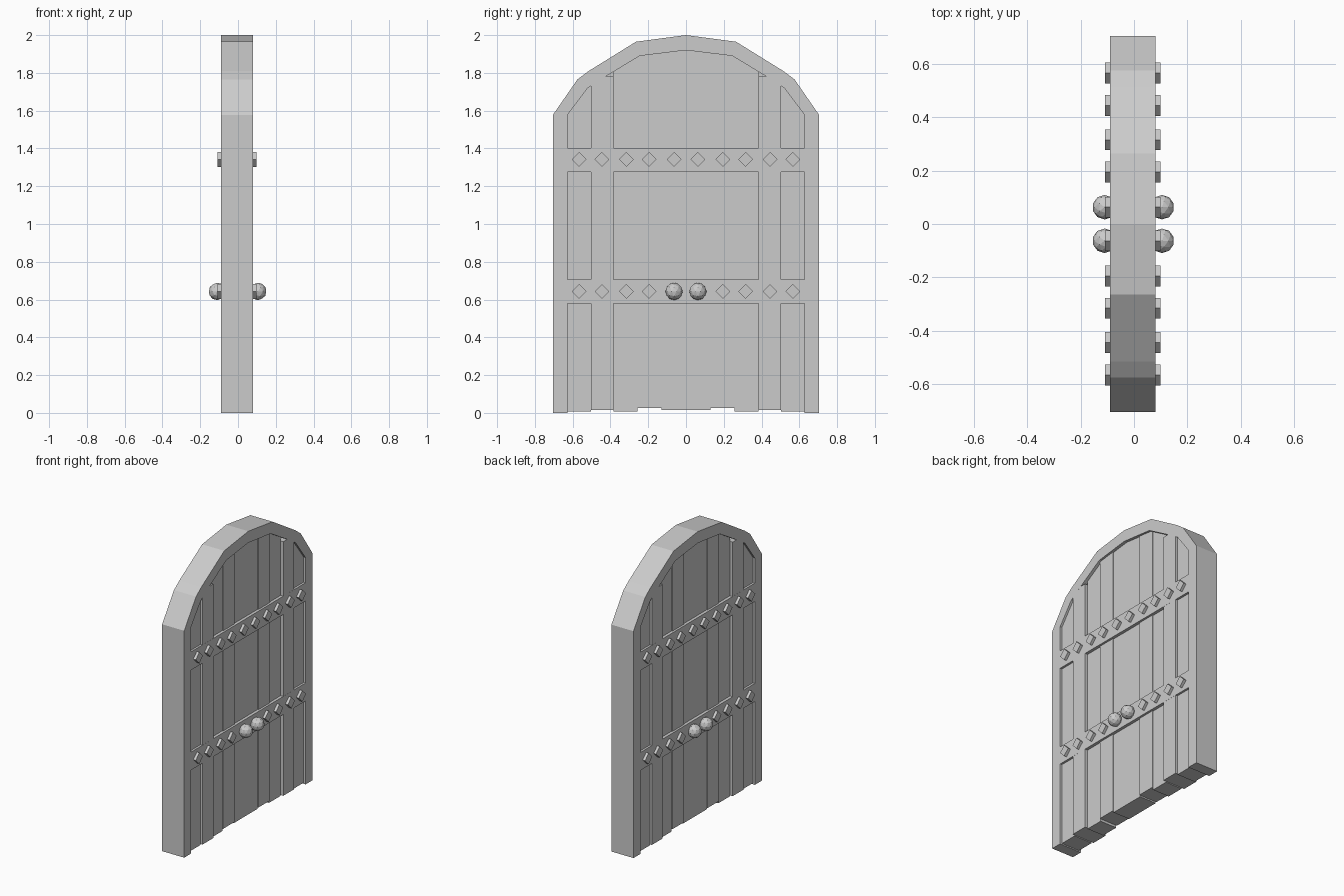
import bpy, bmesh
from mathutils import Matrix

if "Cube" in bpy.data.objects:
    bpy.data.objects.remove(bpy.data.objects["Cube"])

CX = -0.005          # mid-plane of the door thickness
HALF = 0.085         # half thickness of the frame


def prism(name, pts, x0, x1):
    """Extrude a (y, z) outline along x."""
    bm = bmesh.new()
    face = bm.faces.new([bm.verts.new((x0, y, z)) for y, z in pts])
    ext = bmesh.ops.extrude_face_region(bm, geom=[face])
    moved = [v for v in ext["geom"] if isinstance(v, bmesh.types.BMVert)]
    bmesh.ops.translate(bm, verts=moved, vec=(x1 - x0, 0, 0))
    bmesh.ops.recalc_face_normals(bm, faces=bm.faces)
    mesh = bpy.data.meshes.new(name)
    bm.to_mesh(mesh)
    bm.free()
    obj = bpy.data.objects.new(name, mesh)
    bpy.context.collection.objects.link(obj)
    return obj


def both_sides(half):
    """Full arch outline from its right half, ordered right to left."""
    return half + [(-y, z) for y, z in reversed(half) if y > 0]


OUTER = [(0.705, 0), (0.705, 1.577), (0.575, 1.765), (0.515, 1.81), (0.265, 1.965), (0, 2.0)]
INNER = [(0.628, 0), (0.628, 1.577), (0.52, 1.72), (0.465, 1.757), (0.245, 1.89), (0, 1.92)]


def arch_z(y):
    """Height of the inner arch at y."""
    y = min(abs(y), 0.628)
    for (y1, z1), (y0, z0) in zip(INNER[1:], INNER[2:]):
        if y0 <= y <= y1:
            return z0 + (z1 - z0) * (y - y0) / (y1 - y0)


# arched frame
prism("frame", both_sides(OUTER) + both_sides(INNER)[::-1], CX - HALF, CX + HALF)

# planks: inner edge, outer edge, bottom, half thickness, optional flat top
planks = [(0.13, 0.257, 0.025, 0.070, None), (0.257, 0.384, 0.008, 0.064, None),
          (0.384, 0.503, 0.014, HALF - 0.0004, 1.78), (0.503, 0.628, 0.008, 0.070, None)]


def plank(name, a, b, bottom, half, flat):
    ys = sorted([a, b] + [s * y for y, _ in INNER for s in (1, -1) if a < s * y < b and y > 0]
                + ([0] if a < 0 < b else []))
    top = [(y, arch_z(y)) for y in ys]
    if flat:
        cut = 0.427 if a > 0 else -0.427
        top = [(y, min(z, flat)) for y, z in sorted(top + [(cut, arch_z(cut))])]
    prism(name, [(b, bottom), *reversed(top), (a, bottom)], CX - half, CX + half)


plank("plank_centre", -0.13, 0.13, 0.015, 0.064, None)
for i, (a, b, bottom, half, flat) in enumerate(planks):
    plank(f"plank_right_{i}", a, b, bottom, half, flat)
    plank(f"plank_left_{i}", -b, -a, bottom, half, flat)

# thin filler behind the short planks
for s in (1, -1):
    prism("filler", [(s * 0.384, 1.7), (s * 0.465, 1.7), (s * 0.465, arch_z(0.465)),
                     (s * 0.384, arch_z(0.384))], CX - 0.03, CX + 0.03)

# cross bars, flush with the frame
for z0, z1 in ((0.58, 0.705), (1.275, 1.402)):
    prism("cross_bar", [(-0.628, z0), (0.628, z0), (0.628, z1), (-0.628, z1)],
          CX - HALF, CX + HALF)

# diamond studs (run right through the door) and round knobs on the lower bar
R = 0.039
for z in (0.643, 1.342):
    for y in (0.063, 0.195, 0.316, 0.445, 0.566):
        for s in (1, -1):
            c = s * y
            if z < 1 and y < 0.1:
                for side in (1, -1):
                    bpy.ops.mesh.primitive_ico_sphere_add(
                        subdivisions=2, radius=0.046,
                        location=(CX / 2 + side * 0.1075, c, z))
                    bpy.context.object.name = "knob"
            else:
                prism("stud", [(c - R, z), (c, z - R), (c + R, z), (c, z + R)],
                      CX - 0.104, CX + 0.104)
